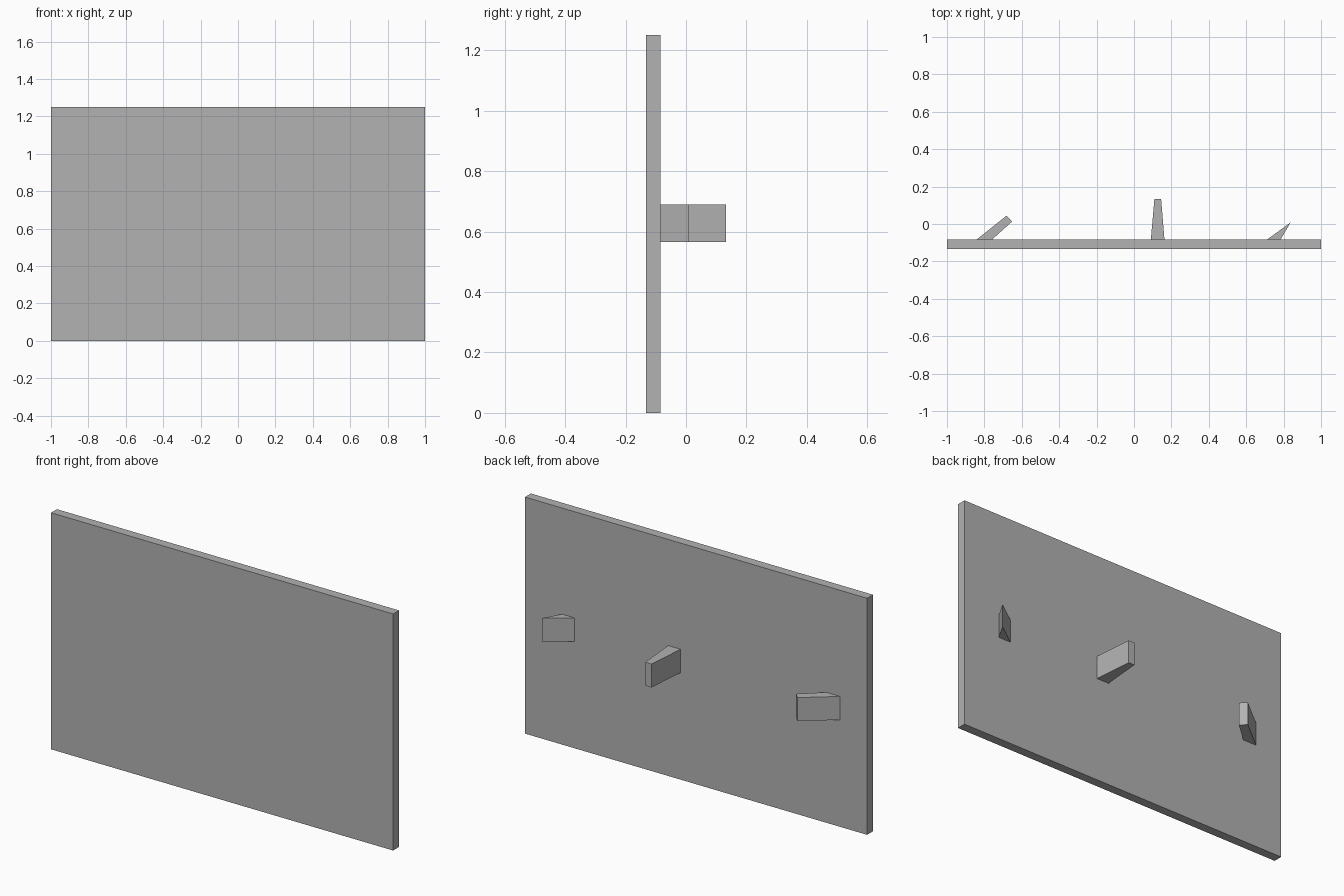
import bpy
import bmesh

default_cube = bpy.data.objects.get("Cube")
if default_cube:
    bpy.data.objects.remove(default_cube, do_unlink=True)

grey = bpy.data.materials.new("plain_grey")
grey.use_nodes = True
colour = (0.445, 0.445, 0.445, 1)
grey.diffuse_color = colour
grey.node_tree.nodes["Principled BSDF"].inputs["Base Color"].default_value = colour


def prism(name, outline, bottom, top):
    """Extrude a plan outline upwards into a solid with flat faces."""
    bm = bmesh.new()
    base = bm.faces.new([bm.verts.new((x, y, bottom)) for x, y in outline])
    result = bmesh.ops.extrude_face_region(bm, geom=[base], use_keep_orig=True)
    verts = [v for v in result["geom"] if isinstance(v, bmesh.types.BMVert)]
    bmesh.ops.translate(bm, verts=verts, vec=(0, 0, top - bottom))
    bmesh.ops.recalc_face_normals(bm, faces=bm.faces)
    mesh = bpy.data.meshes.new(name)
    bm.to_mesh(mesh)
    bm.free()
    mesh.materials.append(grey)
    obj = bpy.data.objects.new(name, mesh)
    bpy.context.collection.objects.link(obj)
    return obj


FRONT, BACK = -0.133, -0.084
HEIGHT = 1.25
PEG_BOTTOM, PEG_TOP = 0.565, 0.689

# Upright panel
prism("panel", [(-1, FRONT), (1, FRONT), (1, BACK), (-1, BACK)], 0, HEIGHT)

# Pegs on the back: slanted bar, tapered post and pointed wedge
pegs = {
    "right_slanted_peg": [(-0.842, BACK), (-0.76, BACK), (-0.652, 0.013), (-0.682, 0.044)],
    "middle_tapered_peg": [(0.09, BACK), (0.163, BACK), (0.145, 0.133), (0.109, 0.133)],
    "left_wedge_peg": [(0.71, BACK), (0.783, BACK), (0.837, 0.008)],
}
for name, outline in pegs.items():
    prism(name, outline, PEG_BOTTOM, PEG_TOP)
